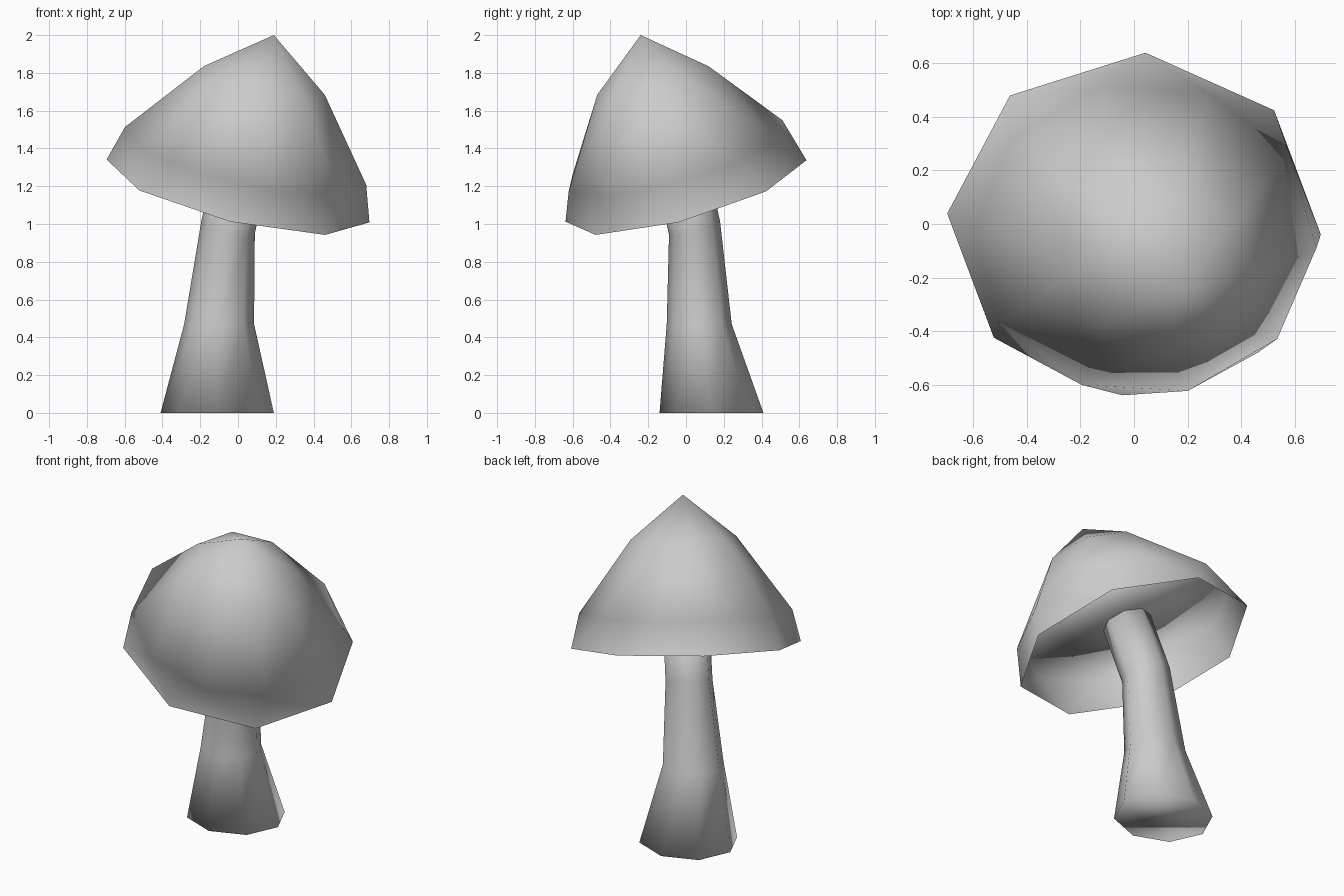
import bpy
import bmesh
from math import cos, sin, tau, radians
from mathutils import Vector

cube = bpy.data.objects.get("Cube")
if cube:
    bpy.data.objects.remove(cube, do_unlink=True)

# One plain grey for the whole mushroom
GREY = (0.6, 0.6, 0.6, 1)
grey = bpy.data.materials.new("plain_grey")
grey.use_nodes = True
grey.diffuse_color = GREY
grey.node_tree.nodes["Principled BSDF"].inputs["Base Color"].default_value = GREY

TILT = (-0.224, 0.27)    # slope of the cap's rings along x and y
TWIST = radians(-3.5)    # slight turn of the cap's rings


def ring(bm, sides, centre, rx, ry, lean=1.0, twist=0.0):
    """Ring of vertices around a centre, sloped by a share of the cap's tilt."""
    verts = []
    for i in range(sides):
        angle = tau * i / sides + twist
        x, y = rx * cos(angle), ry * sin(angle)
        rise = lean * (TILT[0] * x + TILT[1] * y)
        verts.append(bm.verts.new(Vector(centre) + Vector((x, y, rise))))
    return verts


def finish(bm, name):
    for face in bm.faces:
        face.smooth = True
    mesh = bpy.data.meshes.new(name)
    bm.to_mesh(mesh)
    bm.free()
    mesh.materials.append(grey)
    obj = bpy.data.objects.new(name, mesh)
    bpy.context.collection.objects.link(obj)


# Cap: tilted bell, eight-sided rim, ten-sided shoulder, eight-sided crown
bm = bmesh.new()
rim = ring(bm, 8, (0, 0, 1.175), 0.697, 0.639, twist=TWIST)
shoulder = ring(bm, 10, (0.04, -0.055, 1.36), 0.64, 0.585, twist=TWIST)
ring(bm, 8, (0.14, -0.175, 1.76), 0.32, 0.295, twist=TWIST)
bm.verts.new((0.19, -0.24, 2.0))
bmesh.ops.convex_hull(bm, input=bm.verts[:])
bmesh.ops.recalc_face_normals(bm, faces=bm.faces)
floor = [f for f in bm.faces if all(v in rim for v in f.verts)]
bmesh.ops.delete(bm, geom=floor, context='FACES_KEEP_BOUNDARY')
for edge in [e for e in bm.edges if not e.link_faces]:
    bm.edges.remove(edge)

# Underside: ceiling from the shoulder to the stem, inside the thin skirt
middle = bm.verts.new((0.025, -0.03, 1.33))
for i, vert in enumerate(shoulder):
    bm.faces.new((shoulder[(i + 1) % len(shoulder)], vert, middle))
finish(bm, "cap")

# Stem: flared foot, narrow waist, neck bending into the cap
bm = bmesh.new()
sections = [
    ((-0.11, 0.135, 0.0), 0.3, 0.275, 0),
    ((-0.1, 0.07, 0.47), 0.185, 0.172, 0),
    ((-0.053, 0.045, 0.98), 0.142, 0.135, 1),
    ((0.025, -0.035, 1.34), 0.14, 0.135, 1),
]
rings = [ring(bm, 8, *section) for section in sections]
for low, high in zip(rings, rings[1:]):
    for i in range(8):
        j = (i + 1) % 8
        bm.faces.new((low[i], low[j], high[j], high[i]))
bm.faces.new(rings[0][::-1])
bm.faces.new(rings[-1])
finish(bm, "stem")
